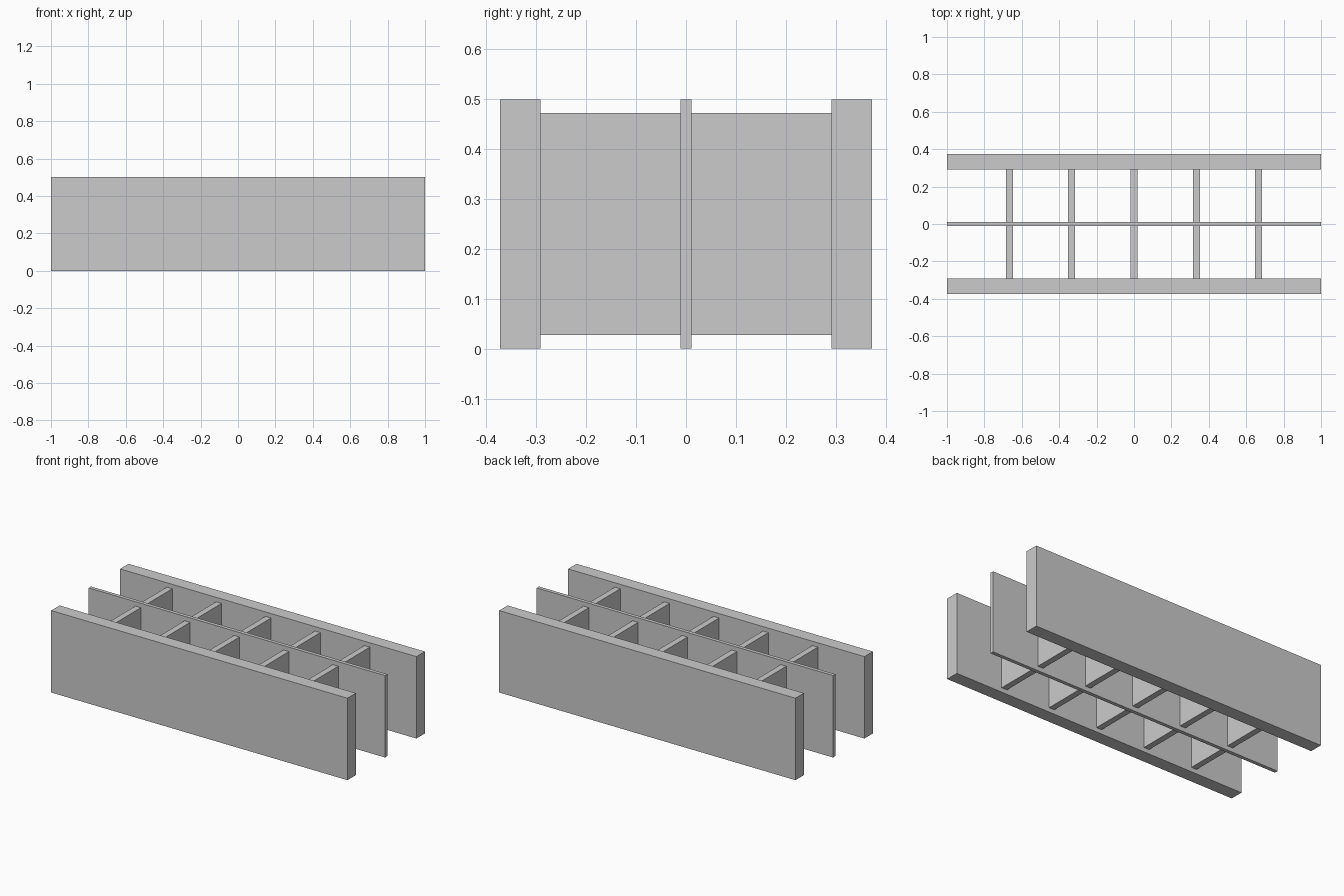
import bpy

if "Cube" in bpy.data.objects:
    bpy.data.objects.remove(bpy.data.objects["Cube"])

LENGTH, HEIGHT = 2.0, 0.5
OUTER, INNER = 0.373, 0.292   # flange outer and inner faces in y
WEB = 0.011                   # half thickness of the web
RIB_T, RIB_GAP = 0.037, 0.027 # rib thickness, rib inset from top and bottom


def box(name, x, y0, y1, z0, z1, width):
    bpy.ops.mesh.primitive_cube_add(size=1, location=(x, (y0 + y1) / 2, (z0 + z1) / 2))
    obj = bpy.context.object
    obj.name = name
    obj.scale = (width, y1 - y0, z1 - z0)
    bpy.ops.object.transform_apply(location=False, rotation=False, scale=True)
    return obj


# Thin central web
box("web", 0, -WEB, WEB, 0, HEIGHT, LENGTH)

for side, s in (("front", -1), ("back", 1)):
    # Thick outer flange
    y0, y1 = sorted((s * INNER, s * OUTER))
    box(f"{side}_flange", 0, y0, y1, 0, HEIGHT, LENGTH)
    # Five stiffener ribs between web and flange
    y0, y1 = sorted((s * WEB, s * INNER))
    for i in range(5):
        box(f"{side}_stiffener_{i + 1}", (i - 2) / 3, y0, y1,
            RIB_GAP, HEIGHT - RIB_GAP, RIB_T)
